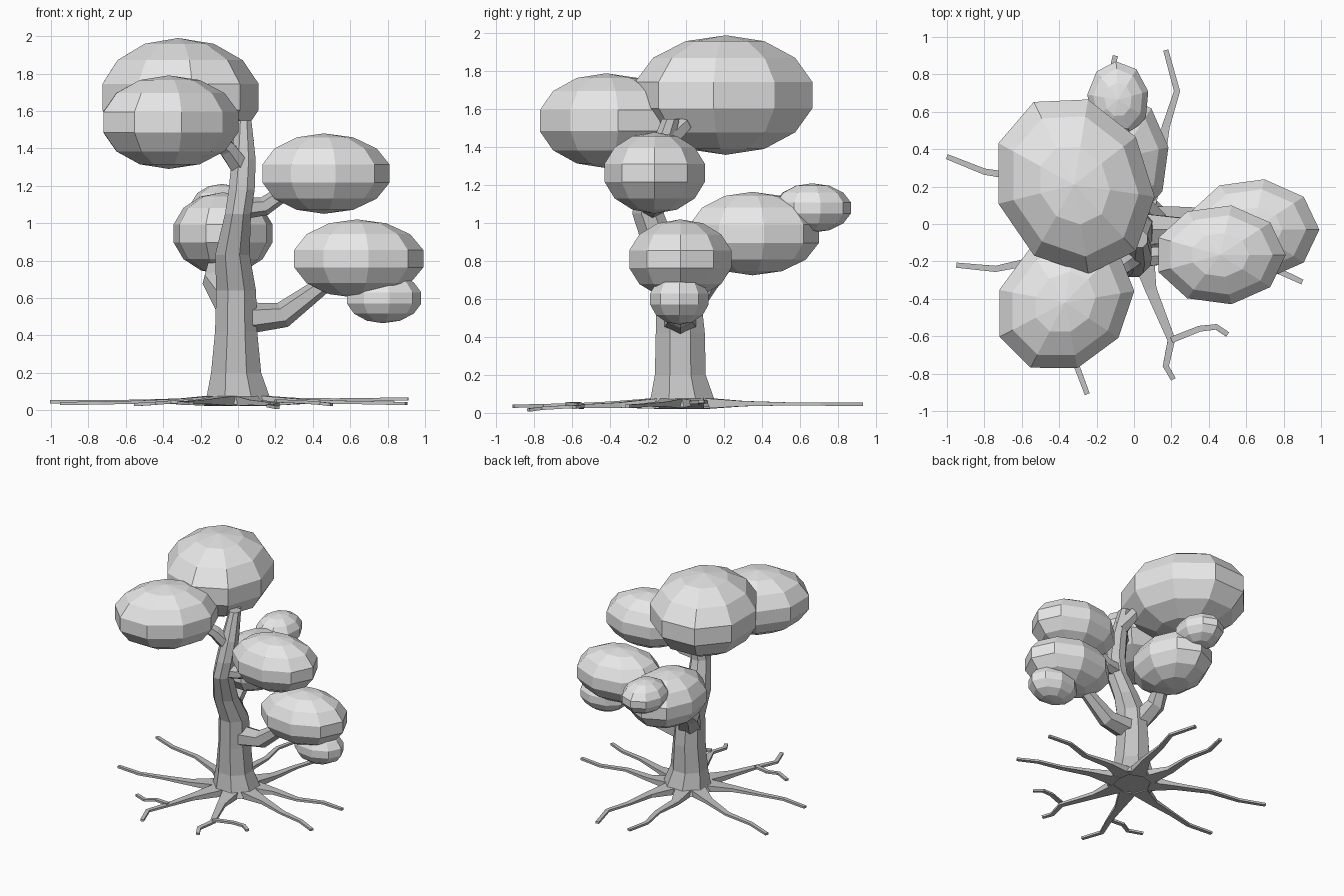
import bpy
import bmesh
from math import sin, cos, pi, radians
from mathutils import Vector, Matrix, Quaternion

default_cube = bpy.data.objects.get("Cube")
if default_cube:
    bpy.data.objects.remove(default_cube, do_unlink=True)


def make_material(name, grey):
    material = bpy.data.materials.new(name)
    material.use_nodes = True
    colour = (grey, grey, grey, 1)
    material.diffuse_color = colour
    material.node_tree.nodes["Principled BSDF"].inputs["Base Color"].default_value = colour
    return material


leaf_grey = make_material("light grey leaves", 0.8)
bark_grey = make_material("mid grey bark", 0.55)


def loft(name, rings, material, capped=True):
    """Join a list of equal rings of points into one flat-shaded skin."""
    bm = bmesh.new()
    loops = [[bm.verts.new(point) for point in ring] for ring in rings]
    count = len(loops[0])
    for low, high in zip(loops, loops[1:]):
        for i in range(count):
            j = (i + 1) % count
            bm.faces.new((low[i], low[j], high[j], high[i]))
    if capped:
        bm.faces.new(loops[0][::-1])
        bm.faces.new(loops[-1])
    bmesh.ops.remove_doubles(bm, verts=bm.verts[:], dist=0.0001)
    bmesh.ops.recalc_face_normals(bm, faces=bm.faces[:])
    mesh = bpy.data.meshes.new(name)
    bm.to_mesh(mesh)
    bm.free()
    mesh.materials.append(material)
    obj = bpy.data.objects.new(name, mesh)
    bpy.context.collection.objects.link(obj)
    return obj


def polygon(sides, wide, tall):
    """Regular polygon with a flat side facing down."""
    turns = [2 * pi * (i + 0.5) / sides for i in range(sides)]
    return [Vector((wide * cos(a), tall * sin(a), 0)) for a in turns]


def tube(name, path, sizes, sides, upright=False):
    """Sweep a polygon along a path; sizes are (half width, half height)."""
    points = [Vector(p) for p in path]
    rings = []
    for i, point in enumerate(points):
        along = points[min(i + 1, len(points) - 1)] - points[max(i - 1, 0)]
        turn = Quaternion() if upright else along.to_track_quat('Z', 'Y')
        rings.append([point + turn @ corner for corner in polygon(sides, *sizes[i])])
    return loft(name, rings, bark_grey)


def leaf_cluster(name, centre, radii, heading):
    """Nine-sided, seven-band ellipsoid with its tip towards the heading."""
    spin = Matrix.Rotation(radians(heading), 3, 'Z')
    rings = []
    for band in range(8):
        tilt = pi * band / 7
        ring = []
        for i in range(9):
            a = 2 * pi * i / 9
            local = Vector((radii[0] * sin(tilt) * cos(a),
                            radii[1] * sin(tilt) * sin(a),
                            radii[2] * cos(tilt)))
            ring.append(Vector(centre) + spin @ local)
        rings.append(ring)
    return loft(name, rings, leaf_grey, capped=False)


# Foliage
leaf_cluster("crown_leaves", (-.32, .21, 1.675), (.505, .425, .315), 116)
leaf_cluster("front_leaves", (-.37, -.42, 1.54), (.41, .35, .25), 45)
leaf_cluster("upper_left_leaves", (.46, -.165, 1.265), (.36, .275, .215), 0)
leaf_cluster("lower_left_leaves", (.635, -.03, .81), (.365, .28, .21), 0)
leaf_cluster("small_left_leaves", (.775, -.035, .6), (.21, .16, .135), 0)
leaf_cluster("back_leaves", (-.08, .35, .945), (.36, .275, .22), 90)
leaf_cluster("small_back_leaves", (-.085, .665, 1.08), (.21, .17, .13), 93)

# Trunk
tube("trunk",
     [(0, -.02, .03), (0, -.02, .08), (-.01, -.03, .2), (-.01, -.03, .42), (-.01, -.04, .64),
      (-.03, -.12, .83), (0, -.2, 1.05), (.02, -.19, 1.18), (.03, -.15, 1.34), (.03, -.08, 1.55)],
     [(.21, .2), (.18, .18), (.145, .145), (.122, .14), (.115, .125),
      (.1, .1), (.075, .09), (.075, .08), (.07, .07), (.045, .05)], 8, upright=True)

# Branches
bough = [(.1, .085), (.075, .07), (.05, .045)]
twig = [(.06, .06), (.055, .05), (.04, .04)]
tube("lower_left_branch", [(.03, -.03, .49), (.24, -.03, .51), (.47, -.03, .68)], bough, 6)
tube("upper_left_branch", [(.02, -.18, 1.08), (.14, -.17, 1.09), (.3, -.165, 1.2)], twig, 6)
tube("back_branch", [(-.03, 0, .56), (-.12, .11, .7), (-.09, .26, .86)], bough, 6)
tube("front_branch", [(.02, -.16, 1.29), (-.06, -.22, 1.4), (-.2, -.32, 1.52)], twig, 6)
tube("crown_branch", [(.03, -.11, 1.42), (-.02, -.02, 1.52), (-.2, .12, 1.65)], twig, 6)


# Roots
def root(name, path, tip_height=.045, start=None):
    steps = len(path) - 1
    points, sizes = [], []
    for i, (x, y) in enumerate(path):
        t = i / steps
        points.append((x, y, .05 + (tip_height - .05) * t))
        wide = .022 if start else (.085, .042, .03, .025, .022)[min(i, 4)]
        tall = .012 if start or i > 1 else (.04, .02)[i]
        sizes.append((wide * (1 - .2 * t) * 1.1, tall))
    return tube(name, points, sizes, 4)


root("right_back_root", [(-.12, .03), (-.3, .13), (-.55, .24), (-.8, .28), (-1, .36)])
root("right_front_root", [(-.12, -.08), (-.33, -.16), (-.55, -.2), (-.74, -.24), (-.95, -.22)], .035)
root("front_right_root", [(-.06, -.14), (-.17, -.38), (-.24, -.58), (-.31, -.75), (-.25, -.91)], .035)
root("front_right_fork", [(-.24, -.58), (-.36, -.56), (-.44, -.6), (-.55, -.55)], .03, start=True)
root("front_left_root", [(.04, -.14), (.09, -.35), (.2, -.62), (.17, -.76), (.21, -.83)], .015)
root("front_left_fork", [(.2, -.62), (.35, -.56), (.44, -.55), (.5, -.59)], .03, start=True)
root("left_front_root", [(.12, -.07), (.33, -.12), (.55, -.2), (.75, -.24), (.9, -.31)], .035)
root("left_back_root", [(.12, .03), (.3, .06), (.52, .04), (.72, .1), (.91, .08)], .06)
root("back_left_root", [(.05, .1), (.13, .3), (.17, .52), (.23, .71), (.17, .93)])
root("back_right_root", [(-.05, .1), (-.11, .3), (-.1, .52), (-.14, .72), (-.1, .9)])
